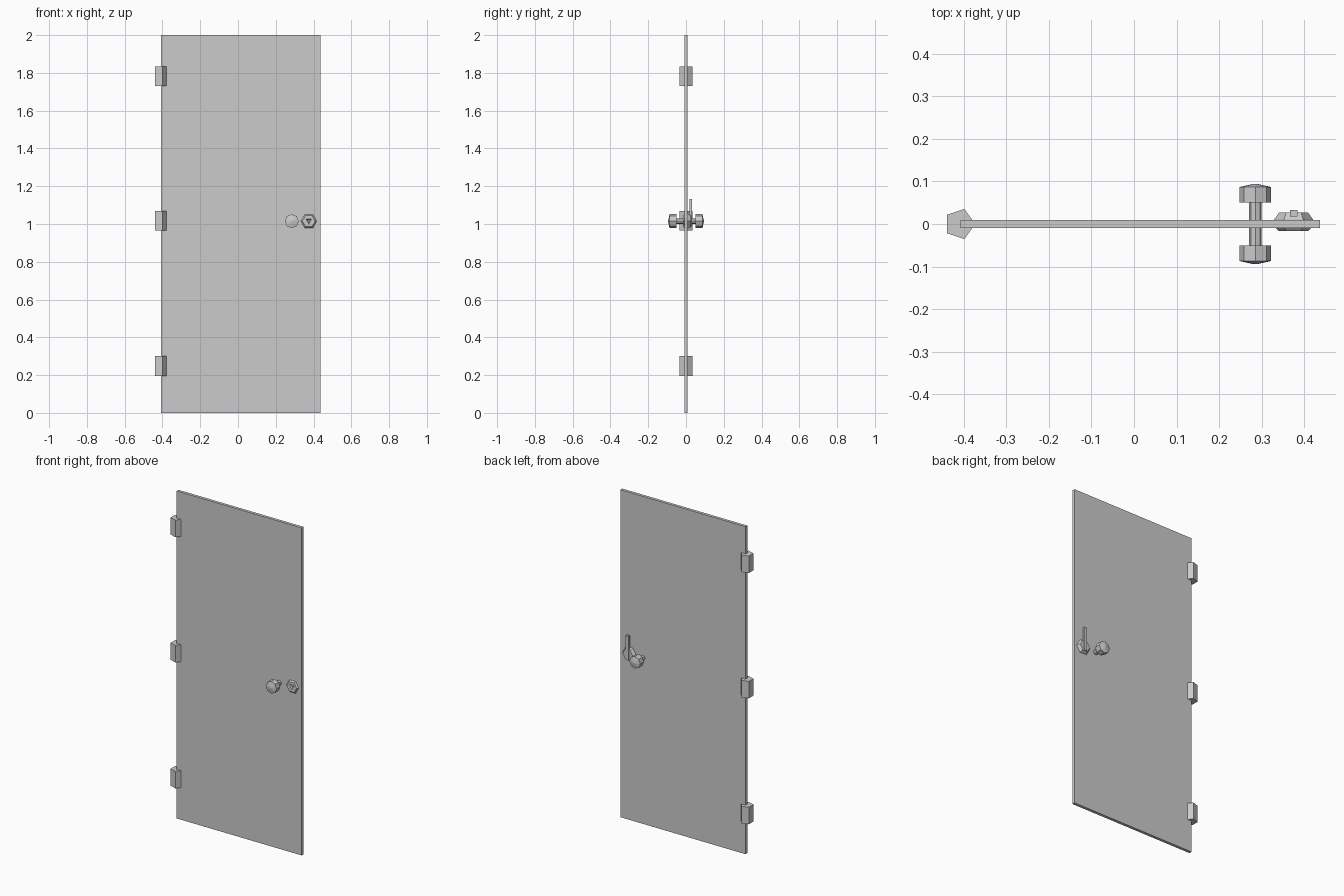
import bpy, bmesh
from math import pi
from mathutils import Matrix, Vector

cube = bpy.data.objects.get("Cube")
if cube:
    bpy.data.objects.remove(cube, do_unlink=True)

grey = bpy.data.materials.new("plain grey")
grey.use_nodes = True
colour = (0.6, 0.6, 0.6, 1)
grey.diffuse_color = colour
grey.node_tree.nodes["Principled BSDF"].inputs["Base Color"].default_value = colour


def finish(name, bm):
    bmesh.ops.recalc_face_normals(bm, faces=bm.faces)
    mesh = bpy.data.meshes.new(name)
    bm.to_mesh(mesh)
    bm.free()
    mesh.materials.append(grey)
    obj = bpy.data.objects.new(name, mesh)
    bpy.context.collection.objects.link(obj)
    return obj


def box(name, low, high):
    low, high = Vector(low), Vector(high)
    bm = bmesh.new()
    bmesh.ops.create_cube(bm, size=1)
    bmesh.ops.scale(bm, vec=high - low, verts=bm.verts)
    bmesh.ops.translate(bm, vec=(low + high) / 2, verts=bm.verts)
    return finish(name, bm)


def turned(name, centre, rings, sides, axis="Y", spin=0.0):
    """Solid of stacked rings, each (distance along axis, radius)."""
    bm = bmesh.new()
    loops = []
    for dist, radius in rings:
        loop = bmesh.ops.create_circle(bm, segments=sides, radius=radius)["verts"]
        bmesh.ops.rotate(bm, verts=loop, matrix=Matrix.Rotation(spin, 3, "Z"))
        bmesh.ops.translate(bm, verts=loop, vec=(0, 0, dist))
        loops.append(loop)
    for a, b in zip(loops, loops[1:]):
        for i in range(sides):
            j = (i + 1) % sides
            bm.faces.new((a[i], a[j], b[j], b[i]))
    bm.faces.new(loops[0])
    bm.faces.new(loops[-1])
    if axis == "Y":
        bmesh.ops.rotate(bm, verts=bm.verts, matrix=Matrix.Rotation(-pi / 2, 3, "X"))
    bmesh.ops.translate(bm, verts=bm.verts, vec=centre)
    bmesh.ops.remove_doubles(bm, verts=bm.verts, dist=0.0001)
    return finish(name, bm)


# Door slab
box("door_panel", (-0.408, -0.009, 0), (0.437, 0.009, 2))

# Five-sided hinges; circle vertices start on the +y side
for label, z in (("bottom", 0.248), ("middle", 1.017), ("top", 1.782)):
    turned(label + "_hinge", (-0.41, 0, z), [(-0.052, 0.037), (0.052, 0.037)],
           5, axis="Z", spin=-pi / 2)

# Knobs on both sides joined by a spindle
KNOB = (0.285, 0, 1.015)
turned("knob_spindle", KNOB, [(-0.055, 0.015), (0.055, 0.015)], 8)
for label, side in (("front", -1), ("back", 1)):
    turned(label + "_knob", KNOB,
           [(side * 0.051, 0.037), (side * 0.087, 0.037), (side * 0.094, 0.006)], 8)

# Six-sided lock body with tapered ends
LOCK = (0.375, 0, 1.015)
lock = turned("lock_body", LOCK,
              [(-0.017, 0.034), (-0.006, 0.045), (0.01, 0.046), (0.027, 0.034)],
              6, spin=pi / 6 + pi / 3)

# Triangular keyhole pocket, pointing down
cutter = turned("keyhole_cutter", (0.375, 0, 1.018),
                [(-0.021, 0.023), (-0.004, 0.003)], 3, spin=0)
cutter.hide_render = True
pocket = lock.modifiers.new("keyhole", "BOOLEAN")
pocket.operation = "DIFFERENCE"
pocket.solver = "EXACT"
pocket.object = cutter
bpy.context.view_layer.update()
cut = bpy.data.meshes.new_from_object(
    lock.evaluated_get(bpy.context.evaluated_depsgraph_get()))
lock.modifiers.clear()
lock.data = cut
bpy.data.objects.remove(cutter, do_unlink=True)

# Upright thumb lever on the back of the lock
box("thumb_lever", (0.366, 0.018, 0.985), (0.384, 0.033, 1.132))
